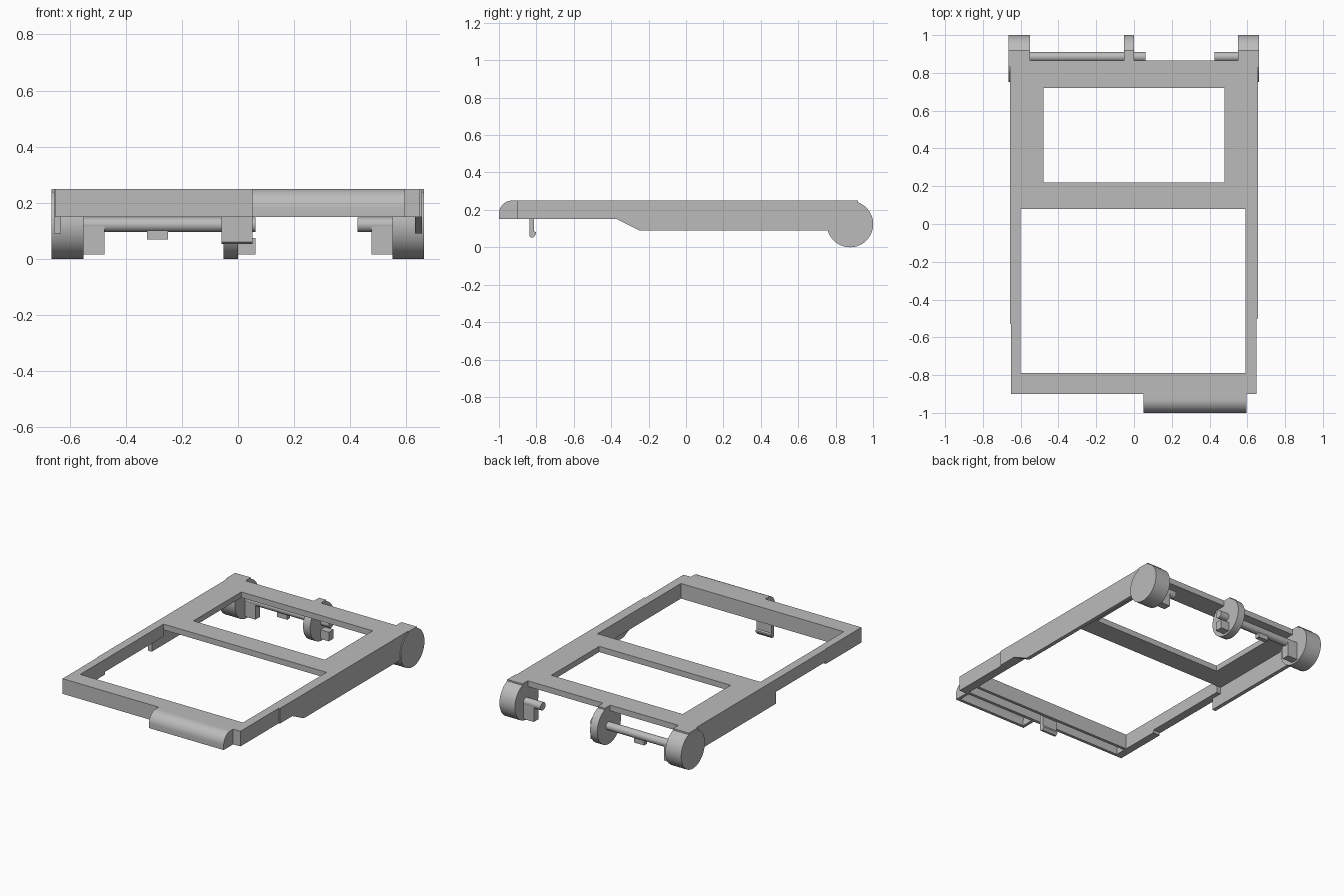
import bpy, bmesh, math

old = bpy.data.objects.get("Cube")
if old:
    bpy.data.objects.remove(old, do_unlink=True)

grey = bpy.data.materials.new("light_grey")
grey.use_nodes = True
colour = (0.5, 0.5, 0.5, 1)
grey.diffuse_color = colour
grey.node_tree.nodes["Principled BSDF"].inputs["Base Color"].default_value = colour

TOP, UNDER, RAIL, SKIRT = 0.25, 0.212, 0.15, 0.09


def finish(name, bm, smooth=False):
    bmesh.ops.recalc_face_normals(bm, faces=bm.faces)
    mesh = bpy.data.meshes.new(name)
    bm.to_mesh(mesh)
    bm.free()
    mesh.materials.append(grey)
    ob = bpy.data.objects.new(name, mesh)
    bpy.context.collection.objects.link(ob)
    if smooth:
        bpy.ops.object.select_all(action="DESELECT")
        ob.select_set(True)
        bpy.context.view_layer.objects.active = ob
        bpy.ops.object.shade_smooth_by_angle(angle=math.radians(30))
    return ob


def prism(name, profile, x0, x1, smooth=False):
    """Extrude a (y, z) side profile along x."""
    bm = bmesh.new()
    face = bm.faces.new([bm.verts.new((x0, y, z)) for y, z in profile])
    new = bmesh.ops.extrude_face_region(bm, geom=[face])["geom"]
    verts = [v for v in new if isinstance(v, bmesh.types.BMVert)]
    bmesh.ops.translate(bm, vec=(x1 - x0, 0, 0), verts=verts)
    return finish(name, bm, smooth)


def box(name, x0, x1, y0, y1, z0, z1):
    return prism(name, [(y0, z0), (y1, z0), (y1, z1), (y0, z1)], x0, x1)


def arc(cy, cz, r, start, end, steps):
    angles = [math.radians(start + (end - start) * i / steps) for i in range(steps + 1)]
    return [(cy + r * math.cos(a), cz + r * math.sin(a)) for a in angles]


def cylinder(name, x0, x1, cy, cz, r, sides=48):
    return prism(name, arc(cy, cz, r, 0, 360, sides)[:-1], x0, x1, True)


# Top plate with two rectangular openings
xs = [-0.652, -0.6, -0.48, 0.48, 0.59, 0.648]
ys = [-0.9, -0.79, 0.08, 0.22, 0.72, 0.865]
bm = bmesh.new()
grid = [[bm.verts.new((x, y, TOP)) for y in ys] for x in xs]
for i in range(len(xs) - 1):
    for j in range(len(ys) - 1):
        large_opening = j == 1 and 1 <= i <= 3
        small_opening = j == 3 and i == 2
        if not (large_opening or small_opening):
            bm.faces.new([grid[i][j], grid[i + 1][j], grid[i + 1][j + 1], grid[i][j + 1]])
new = bmesh.ops.extrude_face_region(bm, geom=bm.faces[:])["geom"]
bmesh.ops.translate(bm, vec=(0, 0, UNDER - TOP),
                    verts=[v for v in new if isinstance(v, bmesh.types.BMVert)])
finish("top_plate", bm)

# Side rails beside the large opening
box("left_rail", 0.59, 0.648, -0.88, 0.08, RAIL, UNDER)
box("right_rail_front", -0.652, -0.6, -0.88, -0.53, RAIL, UNDER)
box("right_rail_middle", -0.652, -0.6, -0.53, 0.08, 0.168, UNDER)

# Hollow front bar
box("front_wall", -0.652, 0.648, -0.9, -0.88, RAIL, UNDER)
box("front_inner_wall", -0.6, 0.59, -0.81, -0.79, RAIL, UNDER)

# Thin side skirts, the left one longer and tapered
prism("left_skirt", [(0.86, SKIRT), (-0.25, SKIRT), (-0.34, 0.135), (-0.37, RAIL),
                     (-0.5, RAIL), (-0.5, TOP), (0.86, TOP)], 0.63, 0.656)
box("right_skirt", -0.656, -0.63, 0, 0.86, SKIRT, TOP)
box("right_upper_side", -0.656, -0.64, -0.53, 0, 0.168, TOP)

# Hinge discs, each with a flat bridge to the plate
for name, x0, x1 in (("left", 0.55, 0.662), ("middle", -0.052, 0), ("right", -0.665, -0.55)):
    cylinder(name + "_hinge_disc", x0, x1, 0.877, 0.124, 0.124)
    box(name + "_hinge_bridge", x0, x1, 0.83, 0.92, 0.2, TOP)

# Hinge rods and the blocks below them
for name, x0, x1 in (("long", -0.55, -0.05), ("middle", 0, 0.062), ("left", 0.425, 0.55)):
    cylinder(name + "_hinge_rod", x0, x1, 0.885, 0.122, 0.026, 24)
for name, x0, x1, top in (("left", 0.475, 0.55, 0.12), ("right", -0.55, -0.475, 0.12),
                          ("middle", 0, 0.062, 0.075)):
    box(name + "_hinge_block", x0, x1, 0.86, 0.91, 0.015, top)
box("rod_tab", -0.325, -0.25, 0.87, 0.9, 0.07, 0.105)

# Rounded hollow grip on the front edge
outer = [(-1, RAIL)] + arc(-0.93, 0.18, 0.07, 180, 90, 12) + [(-0.9, TOP)]
inner = [(-0.9, 0.23)] + arc(-0.93, 0.18, 0.05, 90, 180, 12) + [(-0.98, RAIL)]
prism("front_grip_shell", outer + inner, 0.05, 0.595, True)
for name, x0, x1 in (("right", 0.05, 0.07), ("left", 0.575, 0.595)):
    prism(name + "_grip_end", outer + [(-0.9, RAIL)], x0, x1, True)

# Latch hook under the front bar
prism("latch_hook", [(-0.838, 0.16), (-0.838, 0.06), (-0.83, 0.053), (-0.815, 0.053),
                     (-0.802, 0.07), (-0.802, 0.08), (-0.812, 0.085), (-0.812, 0.16)],
      -0.058, 0.052)
box("latch_base", -0.058, 0.052, -0.838, -0.8, RAIL, UNDER)
